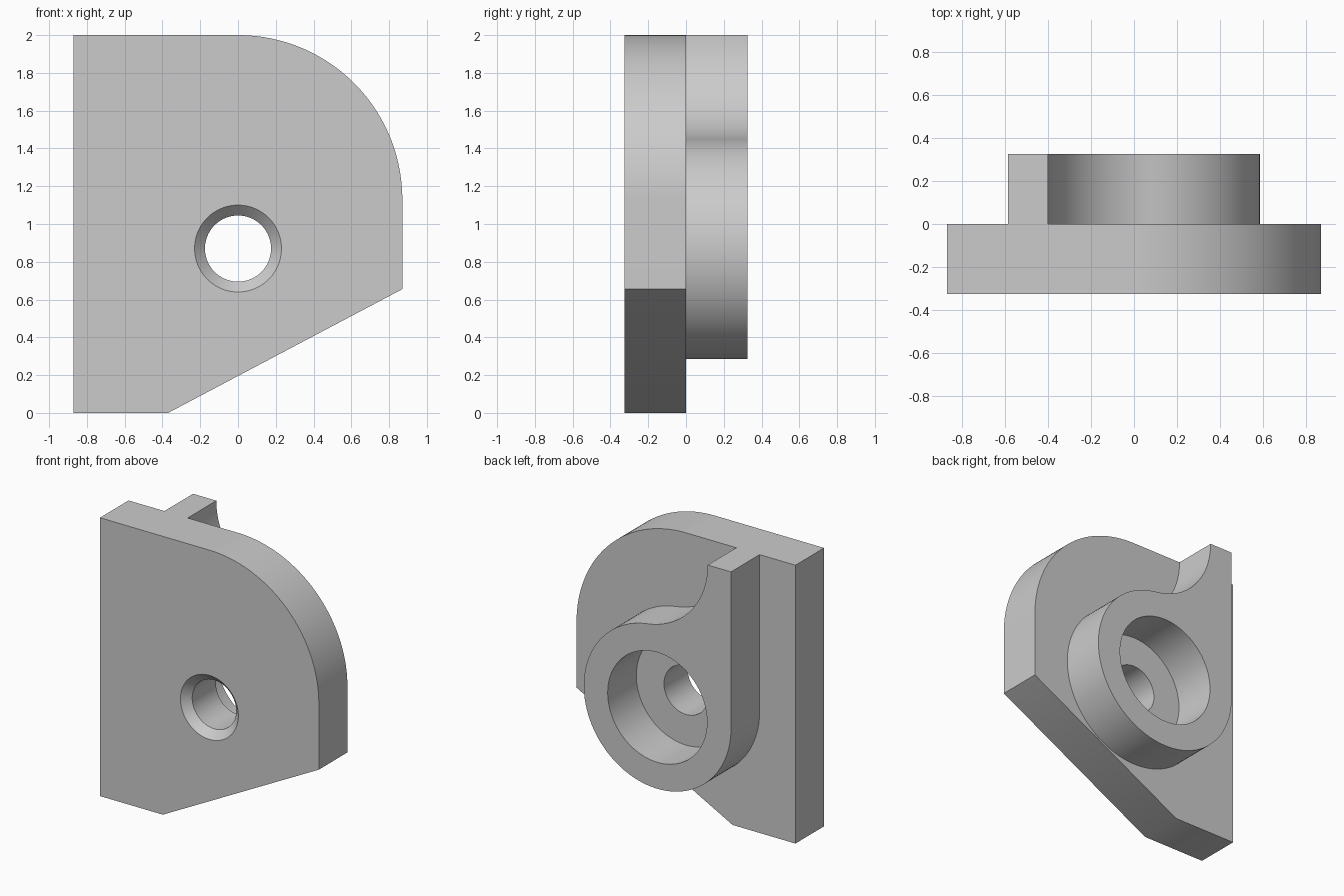
import bpy
import bmesh
from math import cos, sin, pi, radians, atan2, hypot

if "Cube" in bpy.data.objects:
    bpy.data.objects.remove(bpy.data.objects["Cube"], do_unlink=True)

grey = bpy.data.materials.new("light grey")
grey.use_nodes = True
grey.diffuse_color = (0.6, 0.6, 0.6, 1)
grey.node_tree.nodes["Principled BSDF"].inputs["Base Color"].default_value = (0.6, 0.6, 0.6, 1)

FRONT, MIDDLE, BACK = -0.325, 0.0, 0.325
TOP = 2.0
HALF = 0.87           # half width of the plate, also height of the bore axis
BOSS_R = 0.585


def arc(cx, cz, r, start, end, steps):
    """Points (x, z) along an arc, angles in radians."""
    return [(cx + r * cos(start + (end - start) * i / steps),
             cz + r * sin(start + (end - start) * i / steps)) for i in range(steps + 1)]


def circle(r):
    return arc(0, HALF, r, 0, 2 * pi, 96)[:-1]


def solid(name, outline, y0, y1, hole):
    """Extrude an outline from y0 to y1 with a hole given as (radius, y) rings."""
    bm = bmesh.new()

    def ring(points, y):
        verts = [bm.verts.new((x, y, z)) for x, z in points]
        edges = [bm.edges.new((v, verts[i - 1])) for i, v in enumerate(verts)]
        return verts, edges

    def wall(a, b):
        for i in range(len(a)):
            bm.faces.new((a[i - 1], a[i], b[i], b[i - 1]))

    outer = [ring(outline, y) for y in (y0, y1)]
    inner = [ring(circle(r), y) for r, y in hole]
    for rings in (outer, inner):
        for a, b in zip(rings, rings[1:]):
            wall(a[0], b[0])
    # flat end faces between outline and hole
    for k in (0, -1):
        bmesh.ops.triangle_fill(bm, use_beauty=True, edges=outer[k][1] + inner[k][1])
    bmesh.ops.recalc_face_normals(bm, faces=bm.faces[:])
    mesh = bpy.data.meshes.new(name)
    bm.to_mesh(mesh)
    bm.free()
    mesh.materials.append(grey)
    obj = bpy.data.objects.new(name, mesh)
    bpy.context.collection.objects.link(obj)
    bpy.ops.object.select_all(action='DESELECT')
    obj.select_set(True)
    bpy.context.view_layer.objects.active = obj
    bpy.ops.object.shade_smooth_by_angle(angle=radians(30))


# Plate with one rounded corner, a sloped lower edge and a countersunk hole
plate = [(-HALF, 0), (-0.37, 0), (HALF, 0.655)]
plate += arc(0, TOP - HALF, HALF, 0, pi / 2, 48)
plate += [(-HALF, TOP)]
solid("plate", plate, FRONT, MIDDLE,
      [(0.23, FRONT), (0.175, FRONT + 0.055), (0.175, MIDDLE)])

# Boss with a wide bore, rising into a rib through a tangent concave fillet
rib_x = -0.4
rise = TOP - HALF
fillet_r = (rib_x ** 2 + rise ** 2 - BOSS_R ** 2) / (2 * (BOSS_R - rib_x))
fillet_x = rib_x + fillet_r
touch = atan2(rise, fillet_x)
boss = arc(0, HALF, BOSS_R, -pi, touch, 96)
boss += arc(fillet_x, TOP, fillet_r, touch - pi, -pi, 32)[1:]
boss += [(-BOSS_R, TOP)]
solid("boss_and_rib", boss, MIDDLE, BACK, [(0.395, MIDDLE), (0.395, BACK)])
